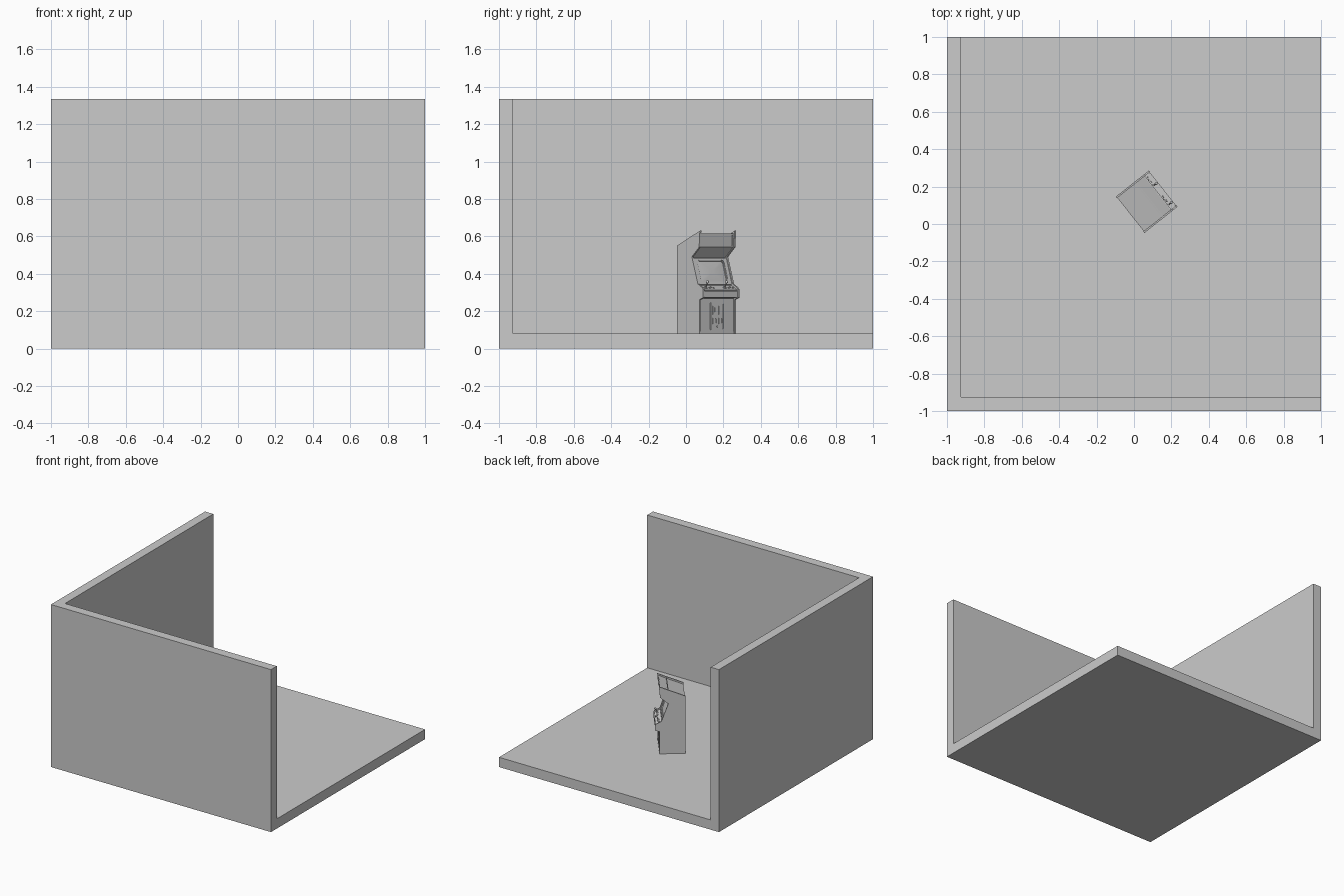
import bpy, bmesh, math
from mathutils import Matrix, Vector

if "Cube" in bpy.data.objects:
    bpy.data.objects.remove(bpy.data.objects["Cube"])

# Cabinet frame: local x = depth (back to front), y = width, z = up
CAB = Matrix.Translation((-0.021, 0.049, 0)) @ Matrix.Rotation(math.radians(38.3), 4, 'Z')
I4 = Matrix.Identity(4)
HALF = 0.1235
T = 0.010


def finish(name, bm, mat, smooth=False):
    bmesh.ops.recalc_face_normals(bm, faces=bm.faces)
    me = bpy.data.meshes.new(name)
    bm.to_mesh(me)
    bm.free()
    me.transform(mat)
    ob = bpy.data.objects.new(name, me)
    bpy.context.collection.objects.link(ob)
    if smooth:
        bpy.ops.object.select_all(action='DESELECT')
        ob.select_set(True)
        bpy.context.view_layer.objects.active = ob
        bpy.ops.object.shade_smooth_by_angle()
    return ob


def extrude(name, pts, vec, mat):
    """Closed solid from a 3D outline swept along vec."""
    bm = bmesh.new()
    a = [bm.verts.new(p) for p in pts]
    b = [bm.verts.new(Vector(p) + Vector(vec)) for p in pts]
    bm.faces.new(a)
    bm.faces.new(b)
    n = len(a)
    for i in range(n):
        j = (i + 1) % n
        bm.faces.new((a[i], a[j], b[j], b[i]))
    return finish(name, bm, mat)


def prism(name, profile, w0, w1):
    return extrude(name, [(s, w0, z) for s, z in profile], (0, w1 - w0, 0), CAB)


def round_rect(w, h, r, n=4):
    pts = []
    for k, (cx, cy) in enumerate(((1, 1), (-1, 1), (-1, -1), (1, -1))):
        for i in range(n + 1):
            a = math.radians(90 * k + 90 * i / n)
            pts.append((cx * (w / 2 - r) + r * math.cos(a), cy * (h / 2 - r) + r * math.sin(a)))
    return pts


def face_frame(low, high, w=0.0, f=0.5):
    """Frame on a front face running from low to high (depth, z)."""
    lo, hi = Vector((low[0], 0, low[1])), Vector((high[0], 0, high[1]))
    u = (hi - lo).normalized()
    y = Vector((0, 1, 0))
    m = Matrix((y, u, y.cross(u))).transposed().to_4x4()
    return CAB @ Matrix.Translation(lo.lerp(hi, f) + y * w) @ m


def plate(name, mat, w, h, t, x=0, y=0, r=0.002):
    return extrude(name, [(px + x, py + y, 0) for px, py in round_rect(w, h, r, 2)], (0, 0, t), mat)


def ring(name, mat, outer, inner, z0, z1, zin):
    """Frame whose inner lip drops down to zin."""
    bm = bmesh.new()
    loops = [[bm.verts.new((x, y, z)) for x, y in pts]
             for pts, z in ((outer, z0), (outer, z1), (inner, z1), (inner, zin))]
    n = len(outer)
    for a, b in zip(loops, loops[1:]):
        for i in range(n):
            j = (i + 1) % n
            bm.faces.new((a[i], a[j], b[j], b[i]))
    return finish(name, bm, mat)


def cyl(name, mat, r, z0, z1, x=0, y=0, r2=None):
    bm = bmesh.new()
    bmesh.ops.create_cone(bm, cap_ends=True, segments=16, radius1=r, radius2=r if r2 is None else r2,
                          depth=z1 - z0, matrix=Matrix.Translation((x, y, (z0 + z1) / 2)))
    return finish(name, bm, mat, True)


# Room: floor slab and two walls in one L
extrude("floor", [(-1, -1, 0), (1, -1, 0), (1, 1, 0), (-1, 1, 0)], (0, 0, 0.08), I4)
extrude("walls", [(-1, -1, 0), (1, -1, 0), (1, -0.925, 0), (-0.925, -0.925, 0),
                  (-0.925, 1, 0), (-1, 1, 0)], (0, 0, 1.335), I4)

# Side panels
side = [(0, .08), (.195, .08), (.195, .262), (.226, .272), (.226, .315), (.219, .325), (.18, .345),
        (.128, .49), (.190, .542), (.197, .63), (0, .55)]
for tag, w in (("left", HALF - T), ("right", -HALF)):
    prism(tag + "_side_panel", side, w, w + T)

# Body between the side panels
SCR_LO, SCR_HI = (.168, .335), (.116, .487)
MAR_LO, MAR_HI = (.182, .542), (.186, .615)
body = [(.003, .08), (.188, .08), (.188, .268), (.218, .275), (.218, .308), SCR_LO, SCR_HI,
        MAR_LO, MAR_HI, (.135, .592), (.003, .538)]
prism("cabinet_body", body, -HALF + T, HALF - T)

# Marquee: raised border around a blank sign, trim on the roof
mar = face_frame(MAR_LO, MAR_HI)
ring("marquee_border", mar, round_rect(.226, .072, .002, 2), round_rect(.210, .056, .002, 2), 0, .005, 0)
prism("roof_trim", [(.125, .586), (.132, .589), (.132, .597), (.125, .594)], -HALF + T, HALF - T)

# Screen: bezel with rounded opening and bulging glass
scr = face_frame(SCR_LO, SCR_HI)
ring("screen_bezel", scr, round_rect(.225, .150, .004), round_rect(.182, .126, .018), 0, .009, .001)
ring("screen_gasket", scr, round_rect(.182, .126, .018), round_rect(.172, .116, .016), .001, .006, .001)
bm = bmesh.new()
prev = None
for k in range(5):
    f = 1 - k / 5
    row = [bm.verts.new((x * f, y * f, .001 + .004 * (1 - f * f))) for x, y in round_rect(.174, .118, .016)]
    if prev:
        for i in range(len(row)):
            j = (i + 1) % len(row)
            bm.faces.new((prev[i], prev[j], row[j], row[i]))
    prev = row
bm.faces.new(prev)
finish("screen_glass", bm, scr, True)

# Control panel: raised deck, front lip
DECK_LO, DECK_HI = (.220, .310), (.172, .335)
deck = face_frame(DECK_LO, DECK_HI)
plate("control_deck", deck, .224, .050, .003)
lip = face_frame((.218, .272), (.218, .310))
plate("control_front", lip, .224, .034, .006)

# Joysticks and buttons
for n, w in enumerate((-.085, .045)):
    cyl(f"joystick_base_{n}", deck, .010, .002, .006, w)
    cyl(f"joystick_shaft_{n}", deck, .003, .005, .034, w)
    bm = bmesh.new()
    bmesh.ops.create_uvsphere(bm, u_segments=16, v_segments=10, radius=.008,
                              matrix=Matrix.Translation((w, 0, .038)))
    finish(f"joystick_ball_{n}", bm, deck, True)
    for k in range(3):
        cyl(f"button_{n}_{k}", deck, .0055, .002, .007, w + .024 + .014 * k, .004 * (k % 2) * 2 - .004, .0045)

# Coin door with twin slots, return cups and lock
door = face_frame((.188, .08), (.188, .265), 0, .5)
ring("coin_door_frame", door, round_rect(.092, .146, .003, 2), round_rect(.080, .134, .003, 2), 0, .006, 0)
plate("coin_door", door, .078, .132, .003)
for n, x in enumerate((-.02, .02)):
    plate(f"coin_slot_plate_{n}", door, .026, .045, .007, x, .032)
    plate(f"coin_slot_{n}", door, .004, .024, .009, x, .034, .001)
    ring(f"coin_return_{n}", door @ Matrix.Translation((x, -.025, 0)), round_rect(.026, .032, .002, 2),
         round_rect(.019, .024, .002, 2), .002, .008, .003)
cyl("door_lock", door, .005, .002, .008, 0, -.054)

# Base rail
prism("kick_rail", [(.186, .08), (.193, .08), (.193, .092), (.186, .092)], -HALF + T, HALF - T)
